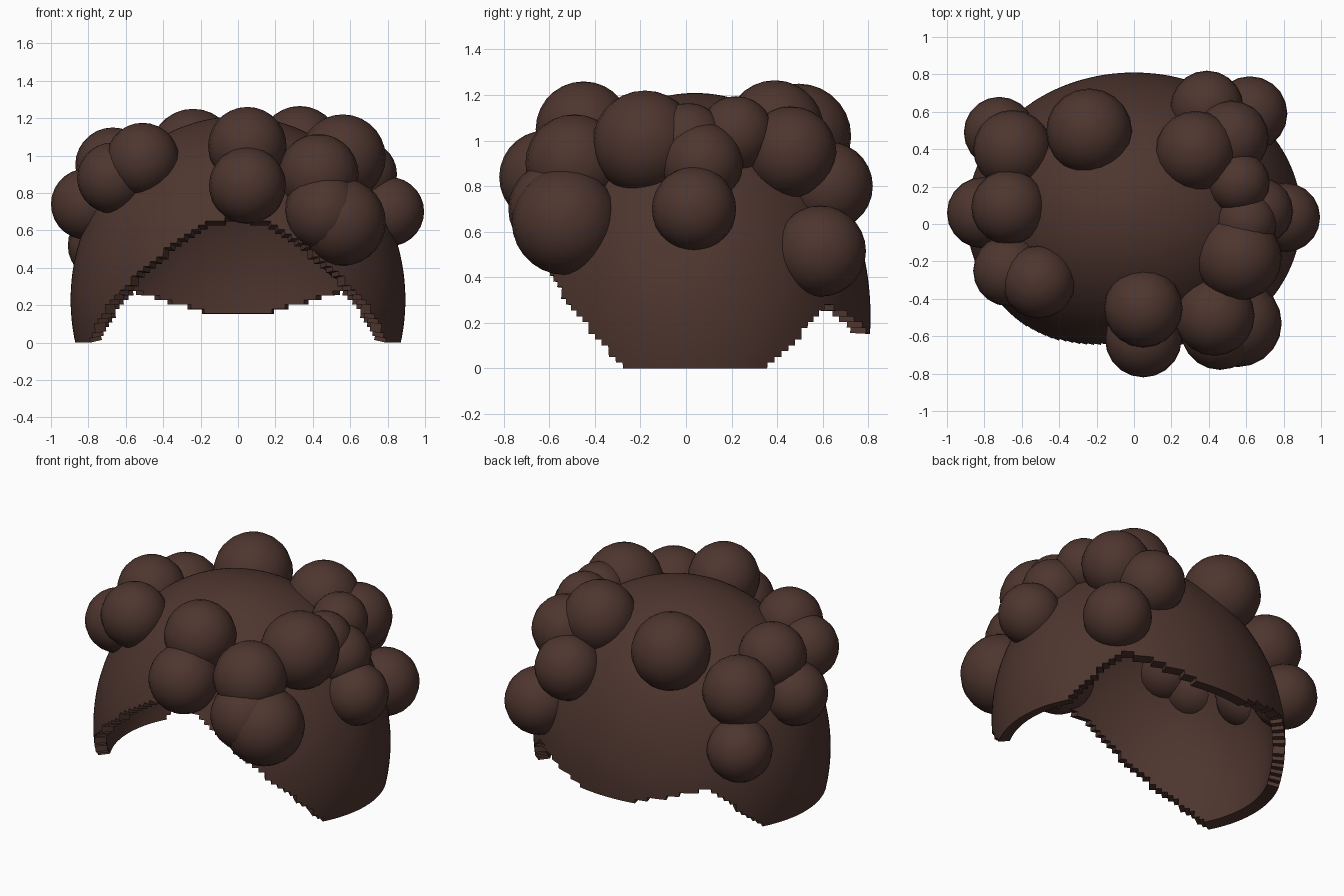
import bpy
import bmesh
import math
from mathutils import Matrix, Vector

cube = bpy.data.objects.get("Cube")
if cube:
    bpy.data.objects.remove(cube, do_unlink=True)

# One dark brown for everything
brown = bpy.data.materials.new("dark_brown")
brown.use_nodes = True
colour = (0.076, 0.036, 0.028, 1)
brown.diffuse_color = colour
bsdf = next(n for n in brown.node_tree.nodes if n.type == 'BSDF_PRINCIPLED')
bsdf.inputs["Base Color"].default_value = colour
bsdf.inputs["Roughness"].default_value = 0.8


def add_object(name, bm):
    mesh = bpy.data.meshes.new(name)
    bm.to_mesh(mesh)
    bm.free()
    mesh.materials.append(brown)
    obj = bpy.data.objects.new(name, mesh)
    bpy.context.collection.objects.link(obj)
    bpy.ops.object.select_all(action='DESELECT')
    obj.select_set(True)
    bpy.context.view_layer.objects.active = obj
    return obj


# Hairline: angle from the front in degrees, height of the edge
HAIRLINE = [(0, .68), (14, .635), (33, .42), (53, .17), (66, 0), (113, 0),
            (123, .09), (136, .265), (141, .275), (160, .2), (170, .15), (180, .14)]


def edge_height(angle):
    for (a, za), (b, zb) in zip(HAIRLINE, HAIRLINE[1:]):
        if angle <= b:
            return za + (zb - za) * (angle - a) / (b - a)
    return HAIRLINE[-1][1]


# Hair cap: a dense dome with faces below the hairline removed, then thickened
size = Vector((.895, .77, .98))
centre = Vector((0, .04, .229))
bm = bmesh.new()
bmesh.ops.create_uvsphere(bm, u_segments=144, v_segments=120, radius=1)
bmesh.ops.transform(bm, verts=bm.verts,
                    matrix=Matrix.Translation(centre) @ Matrix.Diagonal(size).to_4x4())
below = []
for face in bm.faces:
    p = face.calc_center_median()
    angle = math.degrees(math.atan2(abs(p.x) / size.x, -(p.y - centre.y) / size.y))
    if p.z < edge_height(angle):
        below.append(face)
bmesh.ops.delete(bm, geom=below, context='FACES')
cap = add_object("hair_cap", bm)
solid = cap.modifiers.new("thickness", 'SOLIDIFY')
solid.thickness = 0.07
solid.offset = -1
bpy.ops.object.modifier_apply(modifier=solid.name)
bpy.ops.object.shade_smooth_by_angle(angle=math.radians(35))

# Curls: x, y, z, radius
CURLS = {
    "front": [(.05, -.45, 1.05, .21), (.05, -.615, .84, .205), (.43, -.49, .9, .215),
              (.46, -.57, .7, .21), (.555, -.53, .645, .235)],
    "left": [(.56, -.18, .99, .23), (.67, .07, .9, .18), (.81, .035, .7, .185),
             (.6, .01, 1.0, .165), (.56, .22, 1.03, .165)],
    "back": [(.33, .39, 1.05, .215), (.39, .625, .8, .195), (.52, .46, .95, .2),
             (.62, .59, .515, .2), (-.24, .495, 1.02, .23)],
    "right": [(-.81, .06, .74, .19), (-.67, .09, .95, .2), (-.51, -.31, .98, .195),
              (-.67, -.25, .88, .19), (-.65, .4, .84, .21), (-.72, .49, .52, .19)],
}
for side, curls in CURLS.items():
    for number, (x, y, z, radius) in enumerate(curls, 1):
        bm = bmesh.new()
        bmesh.ops.create_uvsphere(bm, u_segments=20, v_segments=14, radius=radius,
                                  matrix=Matrix.Translation((x, y, z)))
        add_object(f"{side}_curl_{number}", bm)
        bpy.ops.object.shade_smooth()
